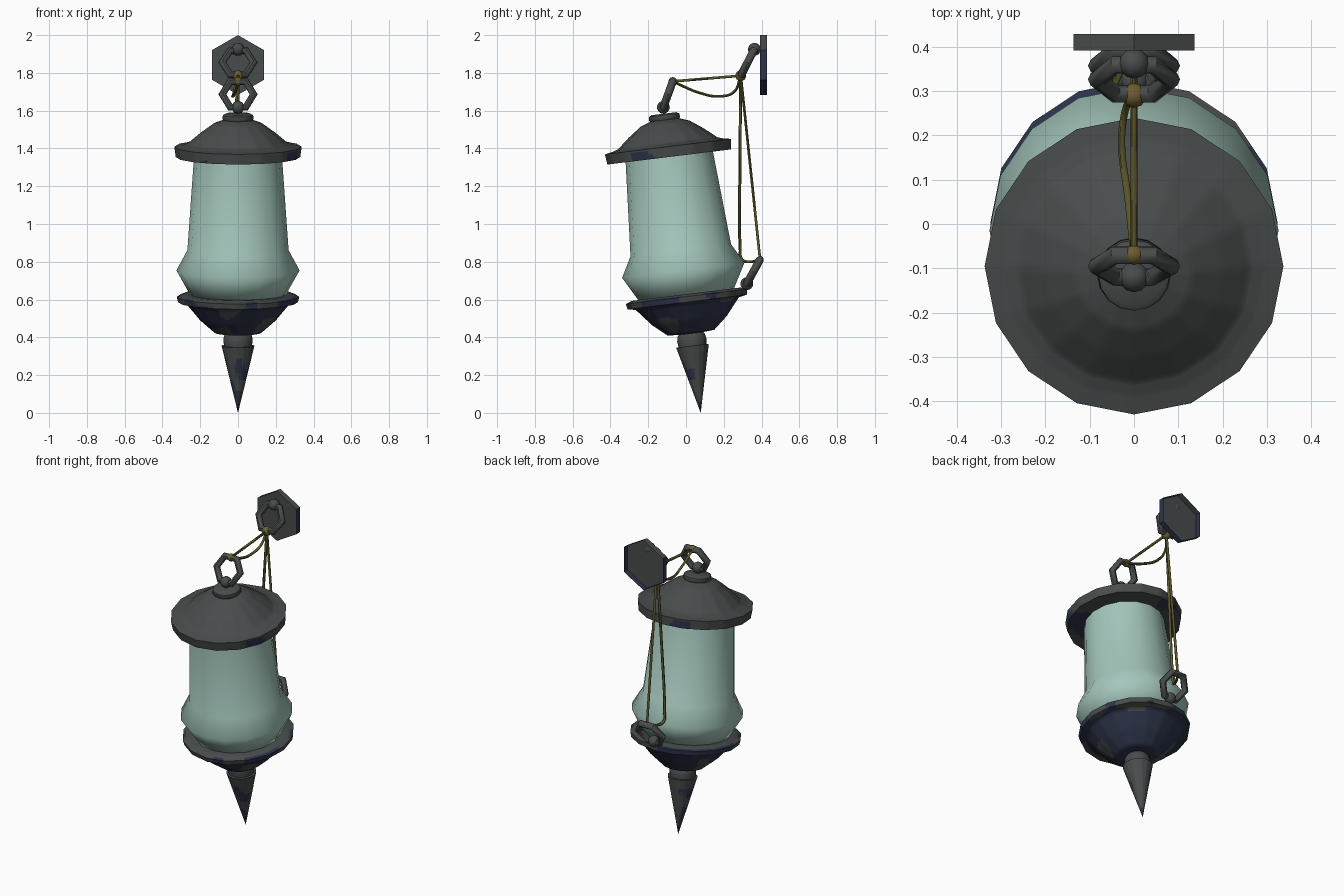
import bpy, bmesh, math
from mathutils import Matrix, Vector, noise

if "Cube" in bpy.data.objects:
    bpy.data.objects.remove(bpy.data.objects["Cube"])


def mat(name, r, g, b):
    m = bpy.data.materials.new(name)
    m.diffuse_color = (r, g, b, 1)
    m.use_nodes = True
    m.node_tree.nodes["Principled BSDF"].inputs["Base Color"].default_value = m.diffuse_color
    return m


IRON = mat("dark_iron", .066, .072, .072)
NAVY = mat("navy_patina", .026, .034, .068)
GLASS = mat("pale_green_glass", .37, .565, .50)
ROPE = mat("olive_rope", .105, .095, .025)
KNOT = mat("ochre_knot", .15, .108, .027)

# Lantern axis leans 7 degrees towards the front, pivoting on the bottom tip
TILT = Matrix.Translation((0, .077, .008)) @ Matrix.Rotation(math.radians(7), 4, 'X')


def finish(ob, mats, angle):
    for m in mats:
        ob.data.materials.append(m)
    bpy.ops.object.select_all(action='DESELECT')
    ob.select_set(True)
    bpy.context.view_layer.objects.active = ob
    bpy.ops.object.shade_smooth_by_angle(angle=math.radians(angle))
    return ob


def from_bmesh(name, bm, mats, angle):
    me = bpy.data.meshes.new(name)
    bm.to_mesh(me)
    bm.free()
    ob = bpy.data.objects.new(name, me)
    bpy.context.collection.objects.link(ob)
    return finish(ob, mats, angle)


def lathe(name, profile, mats, angle=40, patch=None, sides=16):
    """Spin (radius, height) points round the tilted axis; patch(p) picks patina faces."""
    bm = bmesh.new()
    rings = []
    for r, s in profile:
        if r == 0:
            rings.append([bm.verts.new((0, 0, s))] * sides)
        else:
            rings.append([bm.verts.new((r * math.cos(a), r * math.sin(a), s))
                          for a in (2 * math.pi * i / sides for i in range(sides))])
    for a, b in zip(rings, rings[1:]):
        for i in range(sides):
            j = (i + 1) % sides
            quad = [a[i], a[j], b[j], b[i]]
            bm.faces.new(list(dict.fromkeys(quad)))
    bmesh.ops.recalc_face_normals(bm, faces=bm.faces)
    if patch:
        bmesh.ops.subdivide_edges(bm, edges=bm.edges, cuts=5, use_grid_fill=True)
        for f in bm.faces:
            f.material_index = int(patch(f.calc_center_median()))
    bm.transform(TILT)
    return from_bmesh(name, bm, mats, angle)


def ball(name, pos, r, m, seg=12):
    bm = bmesh.new()
    bmesh.ops.create_uvsphere(bm, u_segments=seg, v_segments=seg // 2 + 2, radius=r,
                              matrix=Matrix.Translation(pos))
    return from_bmesh(name, bm, [m], 60)


def link(name, a, b):
    """Six-sided ring whose two flat sides sit at a and b, with an iron ball at a."""
    a, b = Vector(a), Vector(b)
    d = b - a
    bpy.ops.mesh.primitive_torus_add(major_segments=6, minor_segments=8, major_radius=.083,
                                     minor_radius=.021, location=(a + b) / 2,
                                     rotation=(math.atan2(d.z, d.y), 0, 0))
    ob = bpy.context.object
    ob.name = name
    finish(ob, [IRON], 50)
    ball(name + "_ball", a, .034, IRON)


def rope(name, pts):
    cu = bpy.data.curves.new(name, 'CURVE')
    cu.dimensions = '3D'
    cu.bevel_depth = .008
    cu.bevel_resolution = 1
    cu.resolution_u = 5
    sp = cu.splines.new('BEZIER')
    sp.bezier_points.add(len(pts) - 1)
    for bp, p in zip(sp.bezier_points, pts):
        bp.co = p
        bp.handle_left_type = bp.handle_right_type = 'AUTO'
    ob = bpy.data.objects.new(name, cu)
    bpy.context.collection.objects.link(ob)
    bpy.ops.object.select_all(action='DESELECT')
    ob.select_set(True)
    bpy.context.view_layer.objects.active = ob
    bpy.ops.object.convert(target='MESH')
    ob = bpy.context.object
    ob.data.materials.clear()
    finish(ob, [ROPE], 60)


def n(p, k, seed):
    return noise.noise(p * k + Vector((seed, seed * 2, seed * 3)))


# Lantern body, from the bottom up
lathe("bottom_spike", [(0, -.008), (.087, .35), (0, .352)], [IRON, NAVY],
      patch=lambda p: p.z < .348 and n(p, 9, 1.3) + (.17 - p.z) * 3 > 0)
lathe("spike_neck", [(0, .345), (.073, .345), (.078, .38), (.073, .405), (.055, .43), (0, .43)],
      [IRON], 50)
lathe("base_bowl", [(0, .41), (.125, .42), (.2, .485), (.275, .575), (.318, .583),
                    (.324, .612), (.29, .625), (0, .625)], [IRON, NAVY], 40,
      patch=lambda p: p.z < .618 and n(p, 6, 4.1) > (-.18 if p.z < .578 else .05))
lathe("glass_body", [(0, .615), (.25, .615), (.326, .752), (.268, .86), (.232, 1.37), (0, 1.37)],
      [GLASS], 80)
lathe("cap", [(0, 1.357), (.33, 1.357), (.337, 1.412), (.295, 1.42), (.265, 1.43), (.2, 1.485),
              (.13, 1.535), (.075, 1.555), (0, 1.56)], [IRON, NAVY], 45,
      patch=lambda p: p.z < 1.40 and n(p, 6, 2.2) > .15 + max(0, p.z - 1.36) * 3)
lathe("cap_knob", [(0, 1.54), (.07, 1.545), (.083, 1.56), (.08, 1.58), (.065, 1.588), (0, 1.588)],
      [IRON], 50)

# Wall plate: six-sided shell, open at the back
bm = bmesh.new()
rim = [[bm.verts.new((.158 * math.sin(i * math.pi / 3), y, 1.842 + .158 * math.cos(i * math.pi / 3)))
        for i in range(6)] for y in (.391, .428)]
bm.faces.new(rim[0])
for i in range(6):
    j = (i + 1) % 6
    f = bm.faces.new((rim[0][i], rim[0][j], rim[1][j], rim[1][i]))
    f.material_index = int(f.calc_center_median().z < 1.86)
bmesh.ops.recalc_face_normals(bm, faces=bm.faces)
from_bmesh("wall_plate", bm, [IRON, NAVY], 30)

# Hexagonal links
K1, K2, K3 = (0, .29, 1.785), (0, -.07, 1.755), (0, .392, .812)
link("wall_link", (0, .362, 1.925), K1)
link("cap_link", (0, -.12, 1.618), K2)
link("base_link", (0, .322, .684), K3)

# Knots and ropes
ball("wall_knot", K1, .029, KNOT, 10)
ball("cap_knot", K2, .023, KNOT, 10)
ball("base_knot", K3, .019, KNOT, 10)
rope("tight_cap_rope", [K2, K1])
rope("tight_base_rope", [K1, K3])
rope("slack_cap_rope", [K2, (-.015, .07, 1.695), (-.028, .18, 1.676), (-.02, .255, 1.70), K1])
rope("slack_base_rope", [K1, (-.025, .286, 1.35), (-.05, .287, .87), (-.05, .296, .812),
                         (-.035, .335, .80), K3])
